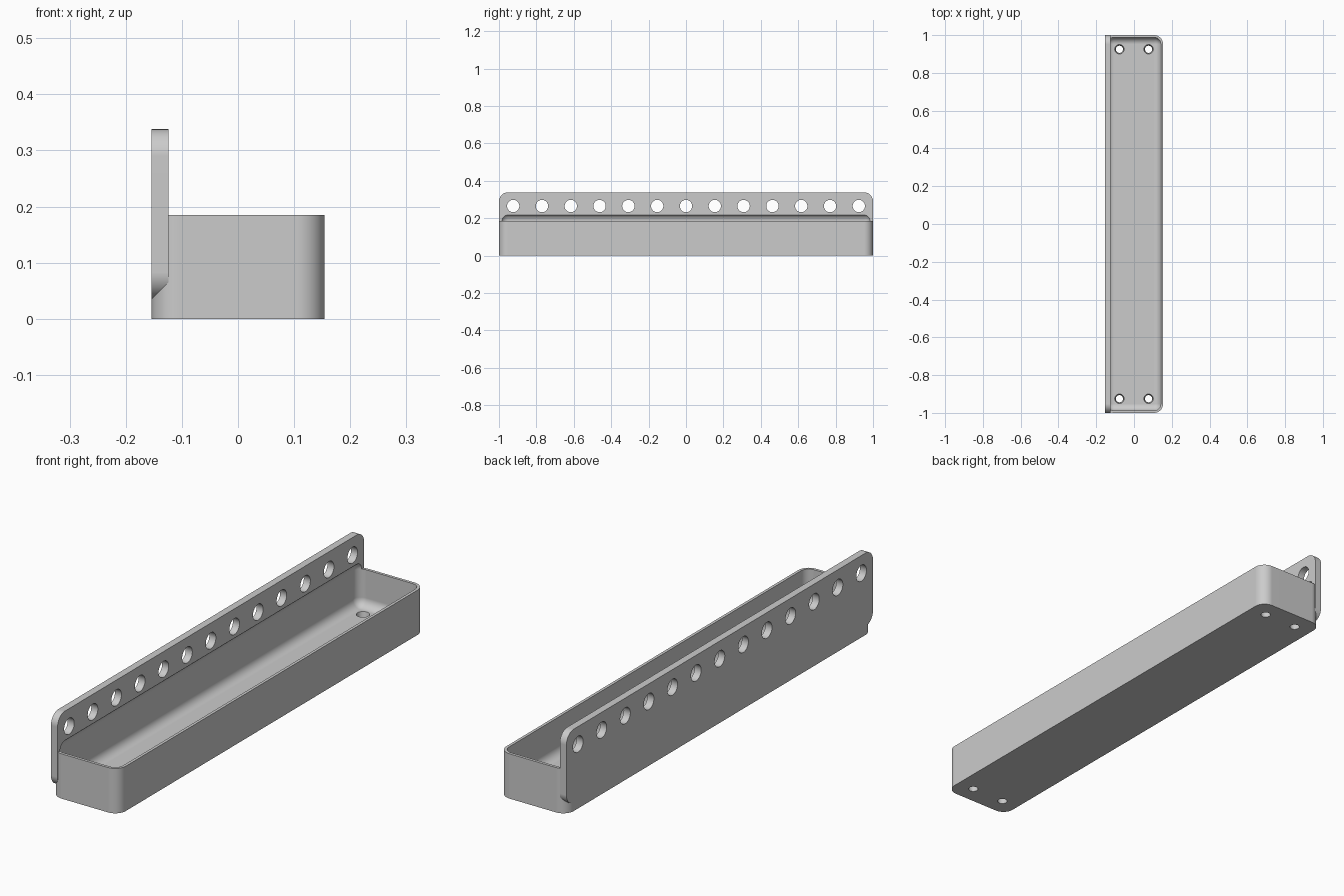
import bpy, bmesh, math
from mathutils import Matrix, Vector

cube = bpy.data.objects.get("Cube")
if cube:
    bpy.data.objects.remove(cube, do_unlink=True)

grey = bpy.data.materials.new("plain grey")
grey.use_nodes = True
grey.diffuse_color = (0.6, 0.6, 0.6, 1)
grey.node_tree.nodes["Principled BSDF"].inputs["Base Color"].default_value = (0.6, 0.6, 0.6, 1)


def finish(name, bm):
    mesh = bpy.data.meshes.new(name)
    bm.to_mesh(mesh)
    bm.free()
    mesh.materials.append(grey)
    obj = bpy.data.objects.new(name, mesh)
    bpy.context.collection.objects.link(obj)
    return obj


def rounded_box(name, low, high, radius, axis=None):
    """Box with the edges along one axis rounded, or all edges if no axis is given."""
    low, high = Vector(low), Vector(high)
    bm = bmesh.new()
    bmesh.ops.create_cube(bm, size=1)
    bmesh.ops.scale(bm, vec=high - low, verts=bm.verts)
    bmesh.ops.translate(bm, vec=(low + high) / 2, verts=bm.verts)
    edges = [e for e in bm.edges if axis is None
             or abs(e.verts[0].co[axis] - e.verts[1].co[axis]) > 0.001]
    bmesh.ops.bevel(bm, geom=edges, offset=radius, offset_type='OFFSET',
                    segments=10, profile=0.5, affect='EDGES')
    return finish(name, bm)


def drill(name, places, bottom_radius, top_radius, depth, turn=None):
    """One cutter made of several round plugs."""
    bm = bmesh.new()
    for place in places:
        matrix = Matrix.Translation(place) @ (turn or Matrix())
        bmesh.ops.create_cone(bm, cap_ends=True, segments=40, radius1=bottom_radius,
                              radius2=top_radius, depth=depth, matrix=matrix)
    return finish(name, bm)


def combine(target, other, operation):
    mod = target.modifiers.new(operation.lower(), 'BOOLEAN')
    mod.operation, mod.solver, mod.object = operation, 'EXACT', other
    bpy.context.view_layer.objects.active = target
    bpy.ops.object.modifier_apply(modifier=mod.name)
    bpy.data.objects.remove(other, do_unlink=True)


# Tray body and the upright mounting plate along its side
tray = rounded_box("tray_with_mounting_plate", (-0.154, -1, 0), (0.154, 1, 0.185), 0.048, axis=2)
plate = rounded_box("mounting_plate", (-0.154, -1, 0.035), (-0.124, 1, 0.338), 0.048, axis=0)
combine(tray, plate, 'UNION')

# Hollow with rounded edges, scooping slightly into the plate above the rim
hollow = rounded_box("hollow", (-0.142, -0.988, 0.033), (0.142, 0.988, 0.222), 0.036)
combine(tray, hollow, 'DIFFERENCE')

# Row of holes through the plate
row = [(-0.139, 0.154 * i, 0.265) for i in range(-6, 7)]
plugs = drill("plate_holes", row, 0.033, 0.033, 0.1, Matrix.Rotation(math.pi / 2, 4, 'Y'))
combine(tray, plugs, 'DIFFERENCE')

# Tapered drain holes in the floor corners
corners = [(x, y, 0.0165) for x in (-0.077, 0.077) for y in (-0.925, 0.925)]
combine(tray, drill("drain_holes", corners, 0.018, 0.026, 0.045), 'DIFFERENCE')

# Smooth shading on the rounds, flat on the broad faces
bpy.ops.object.select_all(action='DESELECT')
tray.select_set(True)
bpy.context.view_layer.objects.active = tray
bpy.ops.object.shade_smooth_by_angle(angle=math.radians(30))
weighted = tray.modifiers.new("even_normals", 'WEIGHTED_NORMAL')
weighted.keep_sharp = True
